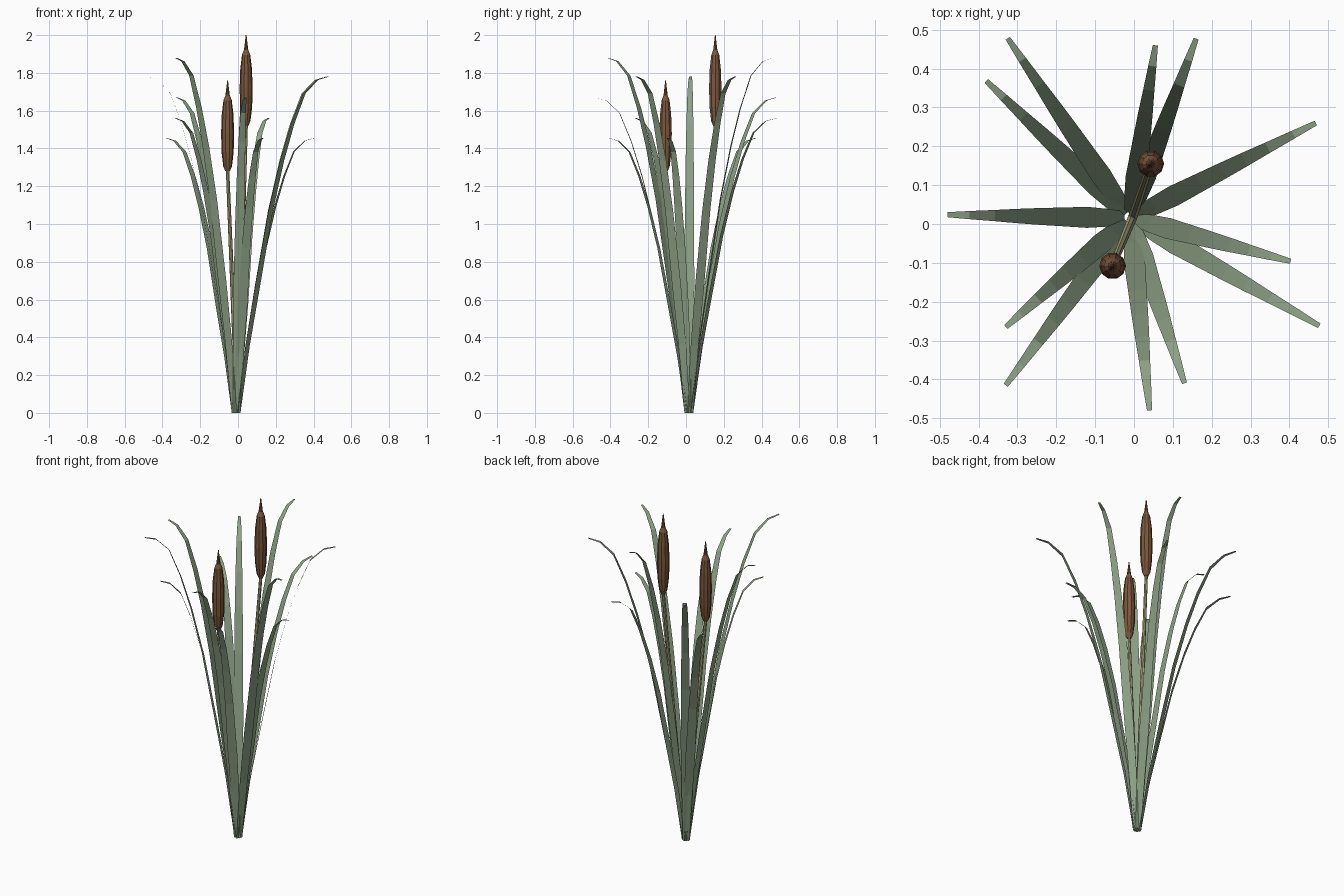
import bpy, bmesh, math
from mathutils import Vector

if "Cube" in bpy.data.objects:
    bpy.data.objects.remove(bpy.data.objects["Cube"])


def material(name, color):
    m = bpy.data.materials.new(name)
    m.diffuse_color = (*color, 1)
    m.use_nodes = True
    m.node_tree.nodes["Principled BSDF"].inputs["Base Color"].default_value = m.diffuse_color
    return m


GREEN = material("leaf_green", (0.27, 0.36, 0.24))
STEM = material("stem_tan", (0.42, 0.40, 0.22))
BROWN = material("head_brown", (0.20, 0.095, 0.045))
CENTRE = Vector((-0.01, 0.015, 0))


def add_object(name, bm, mat):
    me = bpy.data.meshes.new(name)
    bm.to_mesh(me)
    bm.free()
    me.materials.append(mat)
    ob = bpy.data.objects.new(name, me)
    bpy.context.collection.objects.link(ob)
    return ob


# Blade profile: height fraction, outward fraction, width
BLADE = [(0, 0.03, 0.034), (0.2, 0.125, 0.046), (0.38, 0.235, 0.054),
         (0.6, 0.375, 0.048), (0.75, 0.5, 0.043), (0.86, 0.615, 0.037),
         (0.95, 0.74, 0.029), (0.99, 0.88, 0.021), (1, 1, 0.013)]


def blade(name, x, y, h):
    out = Vector((x, y, 0)) - CENTRE
    side = Vector((-out.y, out.x, 0)).normalized()
    bm = bmesh.new()
    prev = None
    for zf, s, w in BLADE:
        c = CENTRE + out * s + Vector((0, 0, h * zf))
        row = [bm.verts.new(c - side * w / 2), bm.verts.new(c + side * w / 2)]
        if prev:
            bm.faces.new((prev[0], prev[1], row[1], row[0]))
        prev = row
    add_object(name, bm, GREEN)


def tube(name, rings, mat, sides):
    # Rings of (centre, radius), capped at both ends
    bm = bmesh.new()
    loops = []
    for c, r in rings:
        loops.append([bm.verts.new(c + Vector((r * math.cos(a), r * math.sin(a), 0)))
                      for a in (2 * math.pi * i / sides for i in range(sides))])
    for a, b in zip(loops, loops[1:]):
        for i in range(sides):
            j = (i + 1) % sides
            bm.faces.new((a[i], a[j], b[j], b[i]))
    bm.faces.new(loops[0][::-1])
    bm.faces.new(loops[-1])
    add_object(name, bm, mat)


# Leaf blades: tip position
TIPS = [(-0.325, 0.478, 1.67), (-0.38, 0.368, 1.455), (-0.48, 0.024, 1.78),
        (-0.33, -0.265, 1.56), (-0.33, -0.415, 1.88), (0.04, -0.48, 1.67),
        (0.13, -0.41, 1.455), (0.477, -0.262, 1.78), (0.403, -0.096, 1.455),
        (0.468, 0.26, 1.78), (0.16, 0.477, 1.56), (0.055, 0.46, 1.88)]
for i, tip in enumerate(TIPS):
    blade(f"leaf_blade_{i + 1}", *tip)

# Seed heads and spikes: height above head base, radius
HEAD = [(0, 0.012), (0.025, 0.023), (0.1, 0.032), (0.2, 0.0345),
        (0.3, 0.031), (0.375, 0.022), (0.4, 0.012)]
SPIKE = [(0.39, 0.013), (0.43, 0.008), (0.48, 0.002)]
for i, (x, y, z) in enumerate([(0.043, 0.155, 1.52), (-0.055, -0.108, 1.28)]):
    top = Vector((x, y, z))
    foot = Vector((-0.003, 0.018, 0))
    tube(f"stem_{i + 1}", [(foot.lerp(top, t), 0.013 - 0.004 * t)
                           for t in (0, 0.5, 1.01)], STEM, 8)
    for name, prof in (("seed_head", HEAD), ("spike", SPIKE)):
        tube(f"{name}_{i + 1}", [(top + Vector((0, 0, h)), r) for h, r in prof],
             BROWN, 10)
